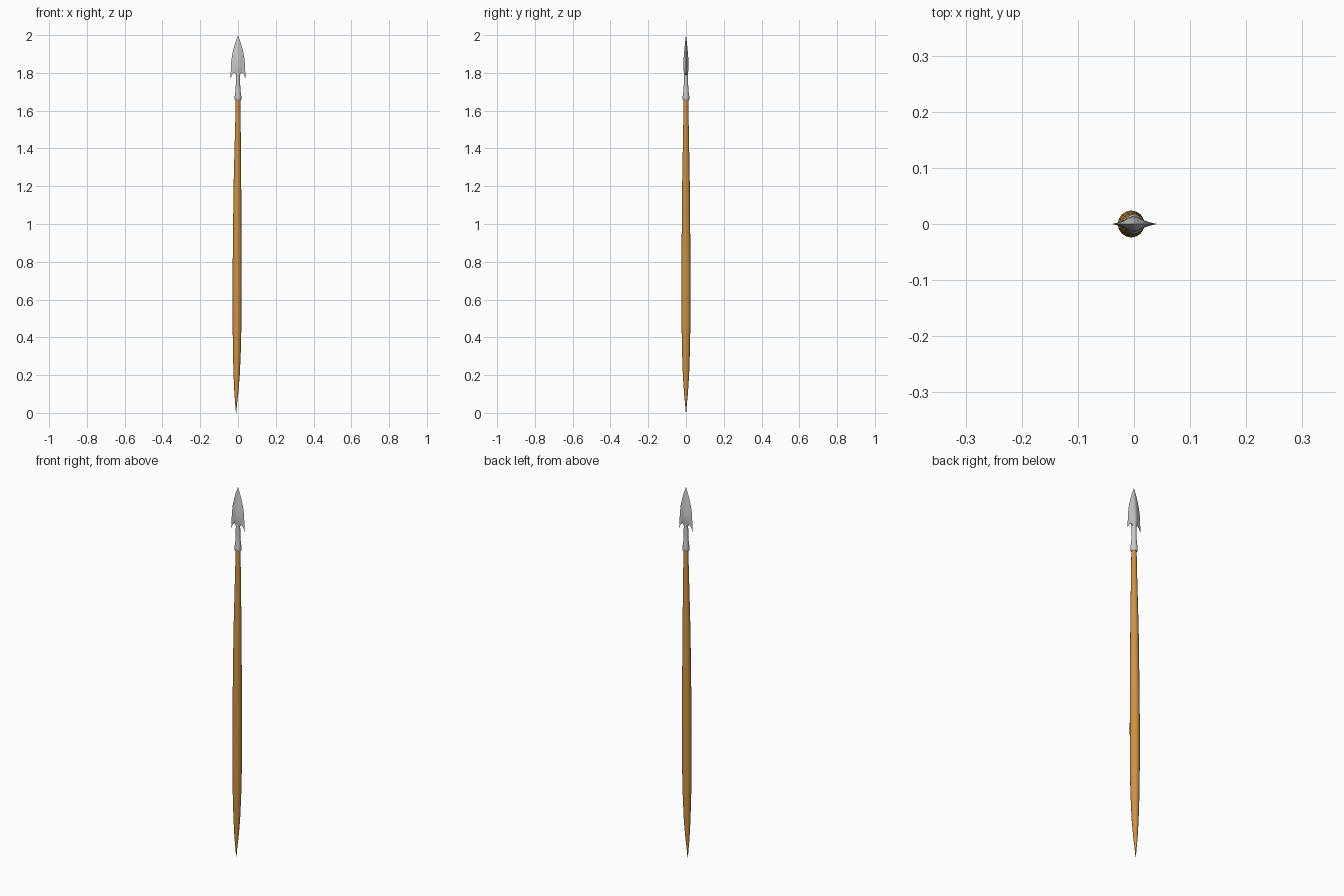
import bpy, bmesh, math

if "Cube" in bpy.data.objects:
    bpy.data.objects.remove(bpy.data.objects["Cube"])


def finish(bm, name, color=None, angle=35):
    bmesh.ops.remove_doubles(bm, verts=bm.verts, dist=1e-5)
    bmesh.ops.recalc_face_normals(bm, faces=bm.faces)
    mesh = bpy.data.meshes.new(name)
    bm.to_mesh(mesh)
    bm.free()
    ob = bpy.data.objects.new(name, mesh)
    bpy.context.collection.objects.link(ob)
    if color:
        mat = bpy.data.materials.new(name + "_colour")
        mat.diffuse_color = color
        mat.use_nodes = True
        mat.node_tree.nodes["Principled BSDF"].inputs["Base Color"].default_value = mat.diffuse_color
        mesh.materials.append(mat)
    bpy.ops.object.select_all(action='DESELECT')
    ob.select_set(True)
    bpy.context.view_layer.objects.active = ob
    bpy.ops.object.shade_smooth_by_angle(angle=math.radians(angle))
    return ob


def turned(name, rings, sides, color=None):
    """Skin round rings given as (z, radius, centre x)."""
    bm = bmesh.new()
    loops = []
    for z, r, cx in rings:
        loops.append([bm.verts.new((cx + r * math.cos(2 * math.pi * i / sides),
                                    r * math.sin(2 * math.pi * i / sides), z))
                      for i in range(sides)])
    for a, b in zip(loops, loops[1:]):
        for i in range(sides):
            j = (i + 1) % sides
            bm.faces.new((a[i], a[j], b[j], b[i]))
    bm.faces.new(loops[0][::-1])
    bm.faces.new(loops[-1])
    return finish(bm, name, color)


# Wooden shaft: slightly bowed, swelling low down and tapering to a point
turned("shaft", [
    (0.0, 0.001, -0.010), (0.05, 0.005, -0.010), (0.10, 0.010, -0.009),
    (0.20, 0.0165, -0.007), (0.33, 0.021, -0.006), (0.48, 0.0235, -0.005),
    (0.70, 0.024, -0.005), (0.95, 0.0225, -0.004), (1.22, 0.020, -0.003),
    (1.45, 0.016, -0.001), (1.58, 0.0135, 0), (1.67, 0.0125, 0),
], 16, (0.62, 0.29, 0.06, 1))

# Metal socket and neck, running up inside the blade
turned("socket", [
    (1.655, 0.0145, 0), (1.66, 0.0175, 0), (1.675, 0.0175, 0), (1.70, 0.014, 0),
    (1.74, 0.0115, 0), (1.80, 0.011, 0), (1.84, 0.010, 0), (1.90, 0.004, 0),
], 16)

# Barbed blade: columns across (u, thickness share, bottom z), rows down
half = [(0, 1.0, 1.785), (0.25, 0.80, 1.79), (0.5, 0.42, 1.803),
        (0.75, 0.2, 1.790), (1.0, 0.0, 1.768)]
columns = [(-u, t, z) for u, t, z in half[:0:-1]] + half
# fraction down, half width, half thickness
rows = [(0, 0, 0), (0.15, 0.0125, 0.004), (0.30, 0.023, 0.0075), (0.45, 0.031, 0.0105),
        (0.60, 0.0355, 0.013), (0.75, 0.0375, 0.0145), (0.88, 0.039, 0.013),
        (1.0, 0.041, 0.006)]
bm = bmesh.new()
sheets = []
for side in (-1, 1):
    grid = [[bm.verts.new((u * w, side * t * d, 2 - s * (2 - zb)))
             for u, t, zb in columns] for s, w, d in rows]
    # the top row is one shared tip
    grid[0] = [grid[0][0]] * len(columns)
    sheets.append(grid)
    for a, b in zip(grid, grid[1:]):
        for i in range(len(columns) - 1):
            ring = list(dict.fromkeys((a[i], a[i + 1], b[i + 1], b[i])))
            bm.faces.new(ring)
front, back = sheets[0][-1], sheets[1][-1]
for i in range(len(columns) - 1):
    bm.faces.new((front[i], front[i + 1], back[i + 1], back[i]))
bmesh.ops.delete(bm, geom=[v for v in bm.verts if not v.link_faces], context='VERTS')
finish(bm, "blade")
